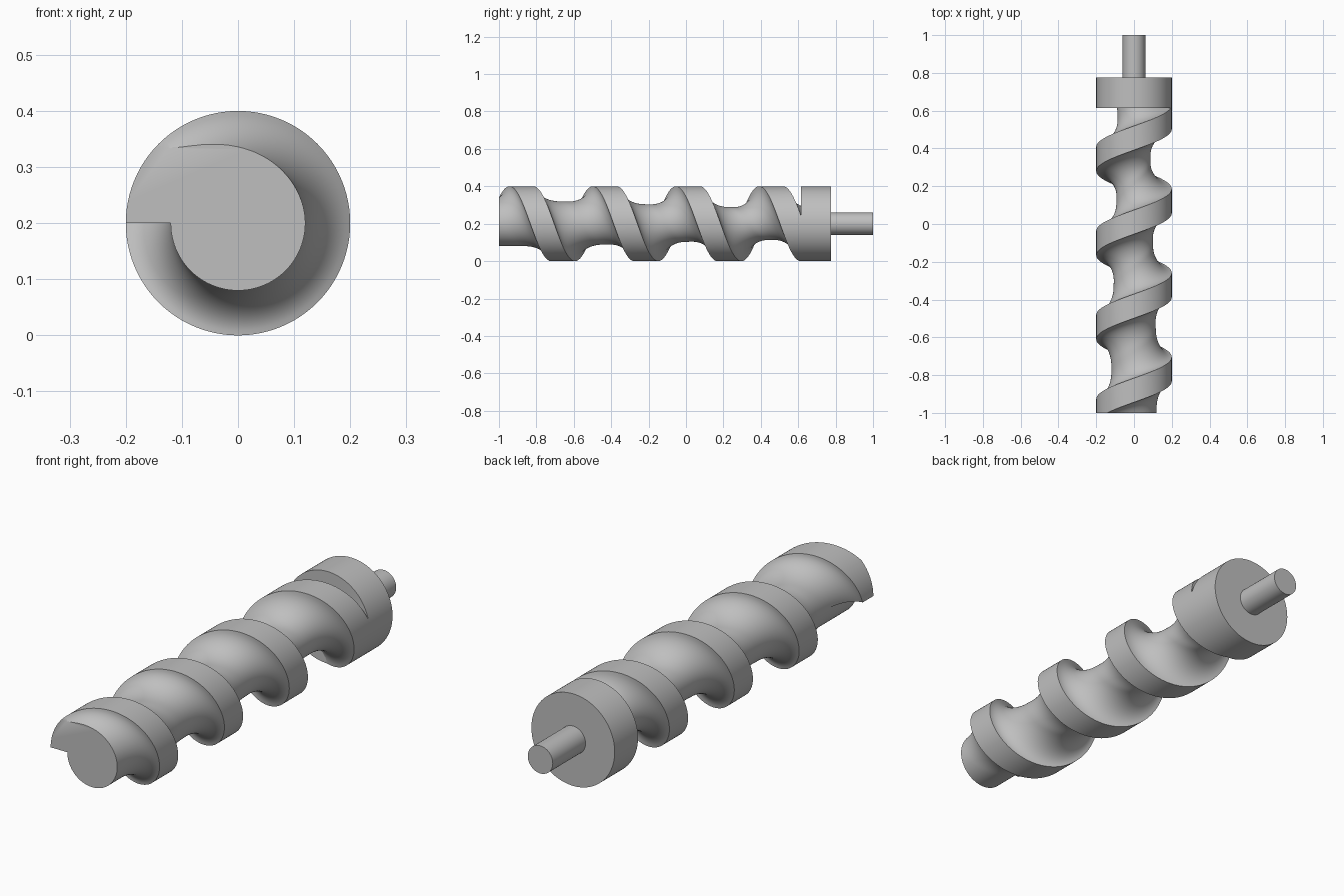
import bpy, bmesh, math
from mathutils import Matrix

if "Cube" in bpy.data.objects:
    bpy.data.objects.remove(bpy.data.objects["Cube"], do_unlink=True)

AXIS_Z = 0.2         # height of the screw axis
OUTER = 0.2          # flight and collar radius
PITCH = 0.445
LAND = 0.128         # width of the flat crest
FLANK = 0.14         # axial length of each concave flank
SEGS = 96            # steps per turn
TURNS = 5
START = -1.055       # crest edge at angle zero
COLLAR_Y = 0.615

steel = bpy.data.materials.new("grey steel")
steel.use_nodes = True
grey = (0.52, 0.52, 0.52, 1)
steel.diffuse_color = grey
steel.node_tree.nodes["Principled BSDF"].inputs["Base Color"].default_value = grey


def finish(bm, name):
    bmesh.ops.recalc_face_normals(bm, faces=bm.faces)
    mesh = bpy.data.meshes.new(name)
    bm.to_mesh(mesh)
    bm.free()
    mesh.materials.append(steel)
    obj = bpy.data.objects.new(name, mesh)
    bpy.context.collection.objects.link(obj)
    bpy.ops.object.select_all(action='DESELECT')
    obj.select_set(True)
    bpy.context.view_layer.objects.active = obj
    bpy.ops.object.shade_smooth_by_angle(angle=math.radians(32))
    return obj


def cylinder(name, radius, y0, y1):
    bm = bmesh.new()
    place = Matrix.Translation((0, (y0 + y1) / 2, AXIS_Z)) @ Matrix.Rotation(math.pi / 2, 4, 'X')
    bmesh.ops.create_cone(bm, cap_ends=True, segments=SEGS, radius1=radius,
                          radius2=radius, depth=y1 - y0, matrix=place)
    return finish(bm, name)


def core_radius(y):
    # the core narrows towards the collar
    t = min(max((y + 0.7) / 1.0, 0), 1)
    return 0.12 - 0.033 * t


# Flight profile over one pitch: (axial offset, height fraction above the core)
N = 14
rise = []
for i in range(N + 1):
    a = i / N * math.pi / 2
    rise.append((-FLANK * (1 - math.sin(a)), 1 - math.cos(a)))
fall = [(LAND - s, h) for s, h in reversed(rise)]
low = -0.15
profile = [(low, 0)] + rise + fall + [(low + PITCH, 0)]


def ring(bm, step, raised):
    phi = 2 * math.pi * step / SEGS
    verts = []
    for s, h in profile:
        y = START + PITCH * step / SEGS + s
        core = core_radius(y)
        r = core + (OUTER - core) * h * raised
        verts.append(bm.verts.new((-r * math.cos(phi), y, AXIS_Z + r * math.sin(phi))))
    return verts


# Screw: profile swept along the helix, bare core before the flight begins
bm = bmesh.new()
rows = [ring(bm, k, 0) for k in range(-SEGS, 1)]
rows += [ring(bm, k, 1) for k in range(0, TURNS * SEGS + 1)]
for a, b in zip(rows, rows[1:]):
    for i in range(len(profile) - 1):
        bm.faces.new((a[i], a[i + 1], b[i + 1], b[i]))
bmesh.ops.remove_doubles(bm, verts=bm.verts, dist=0.00002)

# Trim both ends square and cap them
for y, side in ((-1, -1), (COLLAR_Y + 0.01, 1)):
    geom = bm.verts[:] + bm.edges[:] + bm.faces[:]
    bmesh.ops.bisect_plane(bm, geom=geom, dist=0.000001, plane_co=(0, y, 0),
                           plane_no=(0, side, 0), clear_outer=True)
    rim = [e for e in bm.edges if e.is_boundary
           and all(abs(v.co.y - y) < 0.0001 for v in e.verts)]
    bmesh.ops.holes_fill(bm, edges=rim, sides=0)
finish(bm, "screw_flight")

# Collar and drive shaft
cylinder("collar", OUTER, COLLAR_Y, 0.775)
cylinder("drive_shaft", 0.06, 0.77, 1.0)
